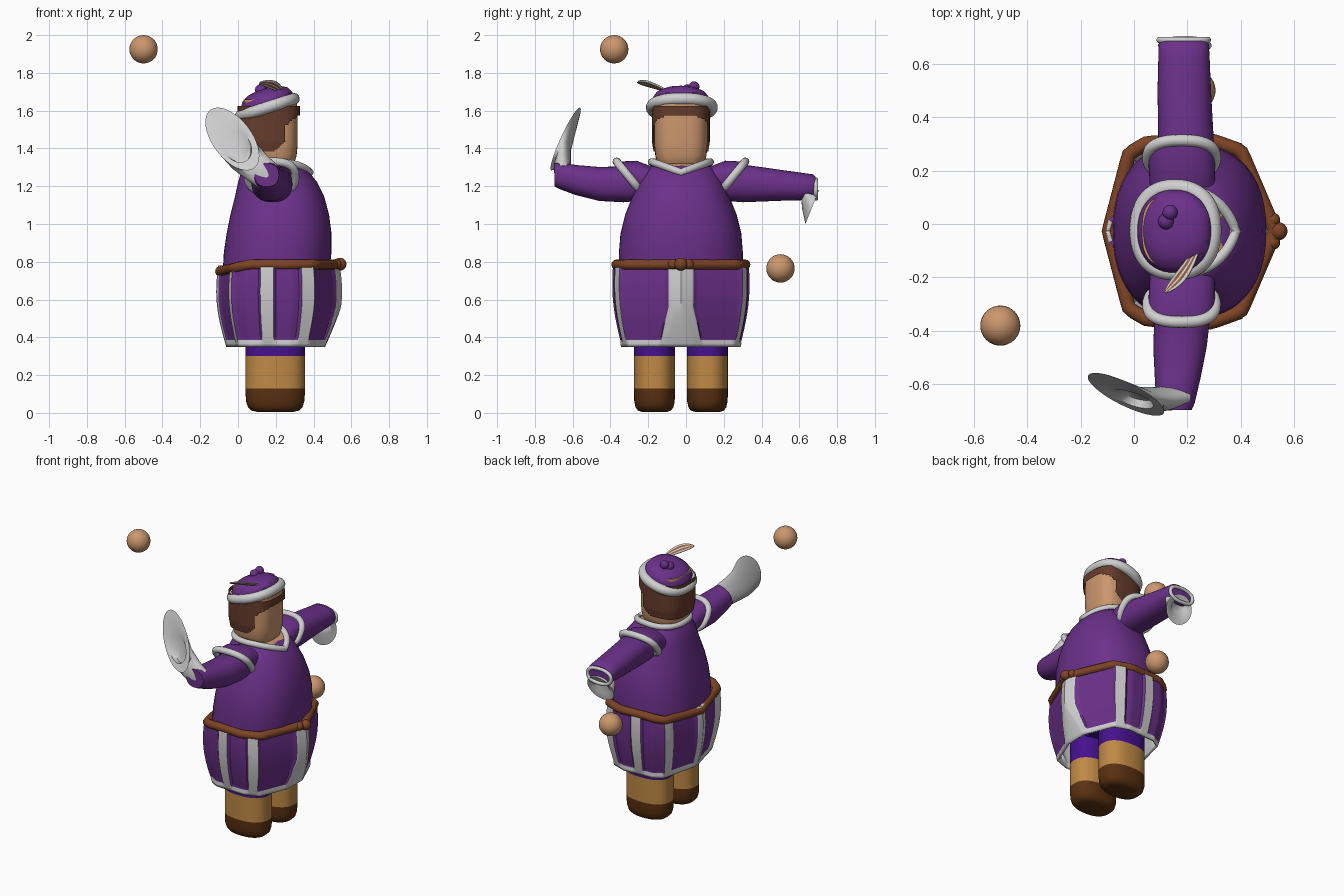
import bpy, bmesh, math
from mathutils import Vector as V

cube = bpy.data.objects.get("Cube")
if cube:
    bpy.data.objects.remove(cube, do_unlink=True)

MID = -0.027  # symmetry plane of the body in y


def material(name, *rgb):
    m = bpy.data.materials.new(name)
    m.use_nodes = True
    m.diffuse_color = (*rgb, 1)
    m.node_tree.nodes["Principled BSDF"].inputs["Base Color"].default_value = (*rgb, 1)
    return m


purple = material("purple cloth", 0.145, 0.03, 0.25)
white = material("white trim", 0.62, 0.62, 0.62)
skin = material("skin", 0.6, 0.31, 0.155)
hair_brown = material("hair brown", 0.13, 0.045, 0.025)
leather = material("belt leather", 0.21, 0.058, 0.018)
tan = material("tan boot", 0.52, 0.25, 0.06)
sole_brown = material("dark sole", 0.1, 0.03, 0.006)
indigo = material("indigo hose", 0.06, 0.006, 0.27)
rust = material("feather rust", 0.3, 0.11, 0.045)


def finish(name, bm, mats, angle=40):
    bmesh.ops.recalc_face_normals(bm, faces=bm.faces)
    me = bpy.data.meshes.new(name)
    bm.to_mesh(me)
    bm.free()
    ob = bpy.data.objects.new(name, me)
    bpy.context.collection.objects.link(ob)
    for m in mats:
        me.materials.append(m)
    bpy.ops.object.select_all(action="DESELECT")
    ob.select_set(True)
    bpy.context.view_layer.objects.active = ob
    bpy.ops.object.shade_smooth_by_angle(angle=math.radians(angle))
    return ob


def ring(c, u, v, n=2, count=48):
    """Superellipse points around c spanned by u and v."""
    f = lambda k: math.copysign(abs(k) ** (2 / n), k)
    return [V(c) + V(u) * f(math.cos(a)) + V(v) * f(math.sin(a))
            for a in (math.tau * i / count for i in range(count))]


def loft(name, rings, mats, rule=None, keep=None, caps=True, closed=True, angle=40):
    bm = bmesh.new()
    rows = [[bm.verts.new(p) for p in r] for r in rings]
    count = len(rows[0])
    for a, b in zip(rows, rows[1:]):
        for i in range(count if closed else count - 1):
            j = (i + 1) % count
            f = bm.faces.new((a[i], a[j], b[j], b[i]))
            if rule:
                f.material_index = rule(f.calc_center_median(), i)
    if caps:
        bm.faces.new(rows[0])
        bm.faces.new(rows[-1]).material_index = len(mats) - 1
    if keep:
        gone = [f for f in bm.faces if not keep(f.calc_center_median())]
        bmesh.ops.delete(bm, geom=gone, context="FACES")
    return finish(name, bm, mats, angle)


def flat(z, x0, x1, half, n=2.3, y=MID, count=48):
    return ring(((x0 + x1) / 2, y, z), ((x1 - x0) / 2, 0, 0), (0, half, 0), n, count)


def tube(name, pts, radius, mat, closed=True):
    cu = bpy.data.curves.new(name, "CURVE")
    cu.dimensions = "3D"
    cu.bevel_depth, cu.bevel_resolution, cu.use_fill_caps = radius, 4, True
    sp = cu.splines.new("POLY")
    sp.points.add(len(pts) - 1)
    for q, p in zip(sp.points, pts):
        q.co = (*p, 1)
    sp.use_cyclic_u = closed
    ob = bpy.data.objects.new(name, cu)
    bpy.context.collection.objects.link(ob)
    cu.materials.append(mat)
    bpy.ops.object.select_all(action="DESELECT")
    ob.select_set(True)
    bpy.context.view_layer.objects.active = ob
    bpy.ops.object.convert(target="MESH")
    bpy.ops.object.shade_smooth_by_angle(angle=math.radians(50))


def ball(name, c, r, mat):
    bm = bmesh.new()
    bmesh.ops.create_uvsphere(bm, u_segments=32, v_segments=16, radius=r)
    bmesh.ops.translate(bm, verts=bm.verts, vec=V(c))
    finish(name, bm, [mat])


# Floating hands
ball("right_hand", (-0.5, -0.38, 1.925), 0.075, skin)
ball("left_hand", (0.23, 0.5, 0.765), 0.075, skin)

# Legs: rounded sole, boot and hose
for side, y in (("right", -0.167), ("left", 0.113)):
    rows = [(0.005, 0.6), (0.012, 0.8), (0.03, 0.92), (0.06, 0.98), (0.1, 1), (0.13, 1), (0.3, 1), (0.6, 1)]
    loft(side + "_leg", [flat(z, 0.197 - 0.157 * s, 0.197 + 0.157 * s, 0.109 * s, 2.4, y) for z, s in rows],
         [sole_brown, tan, indigo], lambda c, i: 0 if c.z < 0.13 else 1 if c.z < 0.3 else 2)
loft("hips", [flat(0.45, 0.08, 0.32, 0.15), flat(0.52, 0.02, 0.4, 0.24), flat(0.75, -0.04, 0.45, 0.3)], [indigo])

# Half outline shared by belt and skirt, from front tip to back tip
OUTLINE = [V(p) for p in ((0.545, 0), (0.41, 0.31), (0.29, 0.352), (0.04, 0.34), (-0.03, 0.3), (-0.11, 0))]
LENGTHS = [(b - a).length for a, b in zip(OUTLINE, OUTLINE[1:])]


def along(t):
    d = t * sum(LENGTHS)
    for a, b, l in zip(OUTLINE, OUTLINE[1:], LENGTHS):
        if d <= l + 1e-6:
            return a.lerp(b, d / l)
        d -= l
    return OUTLINE[-1].copy()


# Skirt: panels between raised white strips, slit at the front
COLS, ROWS = 80, 24
STRIPS = ((0, 0.068), (0.345, 0.036), (0.545, 0.036), (0.755, 0.032), (1, 0.04))
strip = lambda t: any(abs(t - c) < w for c, w in STRIPS)
rings = []
for r in range(ROWS + 1):
    z = 0.35 + 0.43 * r / ROWS
    h = (z - 0.35) / 0.43
    sx = 0.82 + 0.13 * math.sin(math.pi * min(1, h * 1.1) / 2) + 0.05 * math.sin(math.pi * h)
    sy = 0.87 + 0.13 * math.sin(math.pi * h * 0.5) + 0.03 * math.sin(math.pi * h)
    slit = 0.085 * max(0, 1 - (z - 0.35) / 0.21)
    row = []
    for k in range(-COLS, COLS + 1):
        t = abs(k) / COLS
        p = along(min(1, t + slit * (1 - t) ** 6))
        lift = 1.035 if strip(t) or z < 0.385 else 1.0
        x = 0.205 + (p.x - 0.205) * sx * lift
        y = MID + math.copysign(p.y * sy * lift, k)
        row.append(V((x, y, z)))
    rings.append(row)


def skirt_colour(c, i):
    t = abs(i + 0.5 - COLS) / COLS
    return 1 if c.z < 0.39 or strip(t) else 0


skirt = loft("skirt", rings, [purple, white, white], skirt_colour, caps=False, closed=False)
thick = skirt.modifiers.new("thickness", "SOLIDIFY")
thick.thickness, thick.offset = 0.015, -1
thick.material_offset = 2

# Belt and buckle knot
half = [along(k / 40) for k in range(41)]
outline = [(p, 1) for p in half] + [(p, -1) for p in half[-2:0:-1]]
tube("belt", [(0.205 + (p.x - 0.205) * 0.95, MID + s * p.y * 0.97,
               0.785 - 0.035 * max(0, (0.05 - p.x) / 0.16)) for p, s in outline], 0.027, leather)
ball("buckle", (0.54, MID, 0.787), 0.034, leather)
for s in (-1, 1):
    ball("buckle_knot", (0.52, MID + s * 0.042, 0.787), 0.027, leather)

# Torso
loft("torso", [flat(z, *rest) for z, *rest in (
    (0.76, -0.08, 0.485, 0.33), (0.85, -0.075, 0.495, 0.328), (0.95, -0.06, 0.495, 0.32),
    (1.05, -0.04, 0.482, 0.295), (1.15, -0.015, 0.455, 0.255), (1.22, 0, 0.42, 0.225),
    (1.27, 0.015, 0.38, 0.2), (1.305, 0.035, 0.34, 0.165), (1.315, 0.09, 0.28, 0.1))], [purple])

# Collar with a point at the front, and the bare neck inside it
collar = []
for p in flat(1.328, 0.035, 0.33, 0.155):
    k = max(0, 1 - abs(p.y - MID) / 0.15) if p.x > 0.2 else 0
    collar.append(p + V((0.05 * k, 0, -0.055 * k)))
tube("collar", collar, 0.02, white)
loft("neck", [collar, ring((0.18, MID, 1.33), (0.1, 0, 0), (0, 0.1, 0))], [skin])

# Head, and hair as a larger shell open at the face
HEAD = ((1.29, 0.7), (1.315, 0.86), (1.36, 0.96), (1.42, 1), (1.55, 1), (1.66, 0.97))
loft("head", [flat(z, 0.168 - 0.142 * s, 0.168 + 0.148 * s, 0.141 * s, 3) for z, s in HEAD], [skin])


def is_hair(c):
    edge = 0.19 + 0.06 * min(1, (c.z - 1.38) / 0.06) + 0.08 * max(0, (c.z - 1.52) / 0.06)
    return c.x < edge or c.z > 1.595


loft("hair", [flat(1.385 + 0.01 * i, 0.01 - 0.012 * min(1, i / 8), 0.327, 0.145 + 0.008 * min(1, i / 5), 3, count=96)
              for i in range(25)], [hair_brown], keep=is_hair, caps=False)

# Hat: tilted brim, soft crown and knob
tube("hat_brim", ring((0.155, MID + 0.005, 1.617), (0.14, 0, 0.045), (0, 0.158, 0), 2.3), 0.032, white)
loft("hat_crown", [ring((x, MID, z), (0.14 * s, 0, 0.045 * s), (0, 0.158 * s, 0), 2.2) for x, z, s in (
    (0.155, 1.61, 0.98), (0.15, 1.655, 0.98), (0.143, 1.685, 0.85), (0.135, 1.705, 0.6), (0.13, 1.712, 0.3),
    (0.13, 1.712, 0.05))], [purple])
ball("hat_knob", (0.135, 0.043, 1.727), 0.028, purple)
ball("hat_fold", (0.12, 0.01, 1.71), 0.03, purple)

# Striped feather
spine = [V((0.115, -0.255, 1.752)), V((0.165, -0.215, 1.752)), V((0.21, -0.15, 1.735)), V((0.25, -0.06, 1.685))]
rings = []
for i in range(17):
    t = i / 16
    a, b, c, d = spine
    p = a * (1 - t) ** 3 + b * 3 * t * (1 - t) ** 2 + c * 3 * t * t * (1 - t) + d * t ** 3
    w = 0.003 + 0.024 * math.sin(math.pi * t ** 0.8)
    rings.append([p + V((-0.72, 0.3, -0.6)) * w * k for k in (-1, -0.6, -0.15, 0.15, 0.6, 1)])
feather = loft("feather", rings, [white, rust], lambda c, i: i % 2, caps=False, closed=False)
feather.modifiers.new("thickness", "SOLIDIFY").thickness = 0.007

# Shoulder caps with white bands
for side, s in (("left", 1), ("right", -1)):
    rim = ring((0.178, MID + s * 0.275, 1.25), (0.125, 0, 0), (0, s * 0.065, 0.08), 2.6)
    loft(side + "_shoulder", [ring((0.185, MID + s * 0.1, 1.215), (0.12, 0, 0), (0, s * 0.03, 0.08)),
                              ring((0.18, MID + s * 0.19, 1.245), (0.122, 0, 0), (0, s * 0.045, 0.09), 2.4),
                              rim], [purple])
    tube(side + "_shoulder_band", rim, 0.022, white)

# Arms: y, centre x, centre z, radius x, radius z
ARMS = {"left": ((0.12, 0.19, 1.22, 0.1, 0.09), (0.3, 0.195, 1.215, 0.104, 0.1), (0.5, 0.188, 1.205, 0.1, 0.082),
                 (0.62, 0.187, 1.198, 0.096, 0.072), (0.672, 0.186, 1.197, 0.094, 0.066),
                 (0.685, 0.186, 1.195, 0.085, 0.055)),
        "right": ((-0.17, 0.19, 1.22, 0.1, 0.09), (-0.33, 0.182, 1.21, 0.105, 0.095),
                  (-0.46, 0.172, 1.212, 0.1, 0.09), (-0.58, 0.163, 1.232, 0.085, 0.08),
                  (-0.67, 0.155, 1.255, 0.072, 0.07), (-0.695, 0.152, 1.26, 0.064, 0.062))}
for side, rows in ARMS.items():
    loft(side + "_arm", [ring((x, y, z), (rx, 0, 0), (0, 0, rz), 2.3) for y, x, z, rx, rz in rows], [purple])

# Flared cuffs: wrist, long open rim, then the hollow inside
loft("right_cuff", [ring((0.16, -0.65, 1.25), (0.05, 0, 0.06), (0, 0.045, 0)),
                    ring((0.1, -0.655, 1.3), (0.052, 0, 0.066), (0, 0.045, 0)),
                    ring((0.035, -0.65, 1.36), (0.066, 0, 0.066), (-0.04, 0.04, 0.04)),
                    ring((-0.03, -0.637, 1.45), (0.085, 0, 0.06), (-0.115, 0.08, 0.155)),
                    ring((-0.005, -0.655, 1.41), (0.055, 0, 0.045), (-0.055, 0.035, 0.07)),
                    ring((0.02, -0.64, 1.375), (0.04, 0, 0.036), (-0.025, 0.02, 0.04))], [white], angle=60)
loft("left_cuff", [ring((0.187, 0.635, 1.165), (0.085, 0, 0), (0, 0.025, 0.03)),
                   ring((0.187, 0.65, 1.13), (0.09, 0, 0), (0, 0.035, 0.05)),
                   ring((0.19, 0.668, 1.09), (0.1, 0, 0), (0, 0.036, 0.09)),
                   ring((0.187, 0.665, 1.1), (0.06, 0, 0), (0, 0.022, 0.05)),
                   ring((0.187, 0.65, 1.12), (0.045, 0, 0), (0, 0.014, 0.03))], [white], angle=60)
tube("left_cuff_edge", ring((0.186, 0.688, 1.185), (0.09, 0, 0), (0, 0, 0.05), 2.3), 0.012, white)
